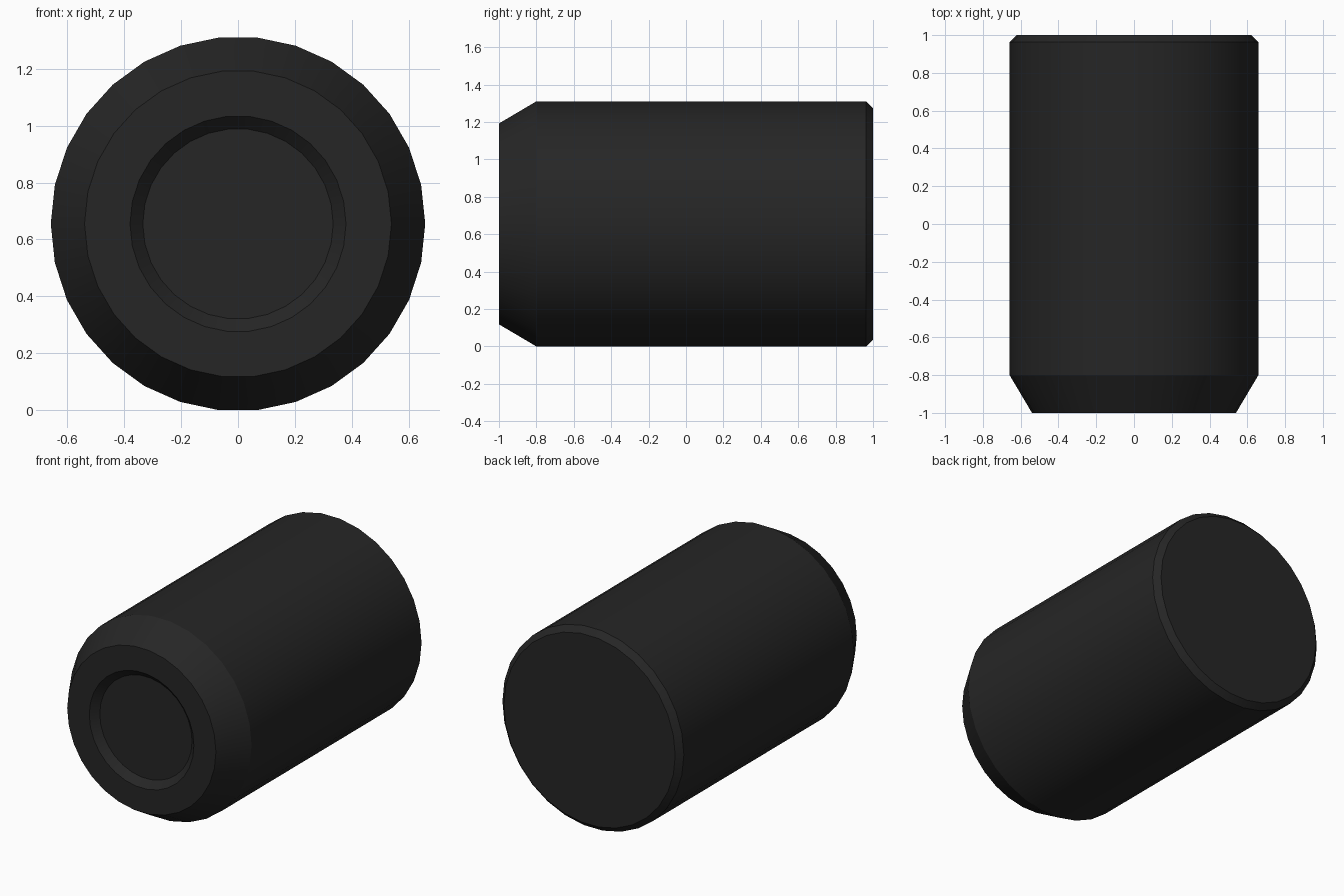
import bpy, bmesh, math

if "Cube" in bpy.data.objects:
    bpy.data.objects.remove(bpy.data.objects["Cube"])

SIDES = 30
R = 0.6587
CZ = R * math.cos(math.radians(6))  # flat side rests on z = 0

# Lathe profile (radius, y): recess floor, recess wall, nose, taper, barrel, back bevel
profile = [(0.335, -0.955), (0.38, -1.0), (0.54, -1.0), (R, -0.8), (R, 0.963), (0.622, 1.0)]

bm = bmesh.new()
rings = []
for r, y in profile:
    rings.append([bm.verts.new((r * math.cos(2 * math.pi * i / SIDES), y,
                                CZ + r * math.sin(2 * math.pi * i / SIDES)))
                  for i in range(SIDES)])
for a, b in zip(rings, rings[1:]):
    for i in range(SIDES):
        j = (i + 1) % SIDES
        bm.faces.new((a[i], a[j], b[j], b[i]))

# Recess floor and back cap
bm.faces.new(rings[0])
bm.faces.new(rings[-1])
bmesh.ops.recalc_face_normals(bm, faces=bm.faces[:])

mesh = bpy.data.meshes.new("cylinder_body")
bm.to_mesh(mesh)
bm.free()
body = bpy.data.objects.new("cylinder_body", mesh)
bpy.context.collection.objects.link(body)

# Near-black colour
mat = bpy.data.materials.new("near_black")
mat.diffuse_color = (0.019, 0.019, 0.019, 1)
mat.use_nodes = True
mat.node_tree.nodes["Principled BSDF"].inputs["Base Color"].default_value = mat.diffuse_color
mesh.materials.append(mat)

# Smooth round walls, sharp rims
bpy.context.view_layer.objects.active = body
body.select_set(True)
bpy.ops.object.shade_smooth_by_angle(angle=math.radians(28))
